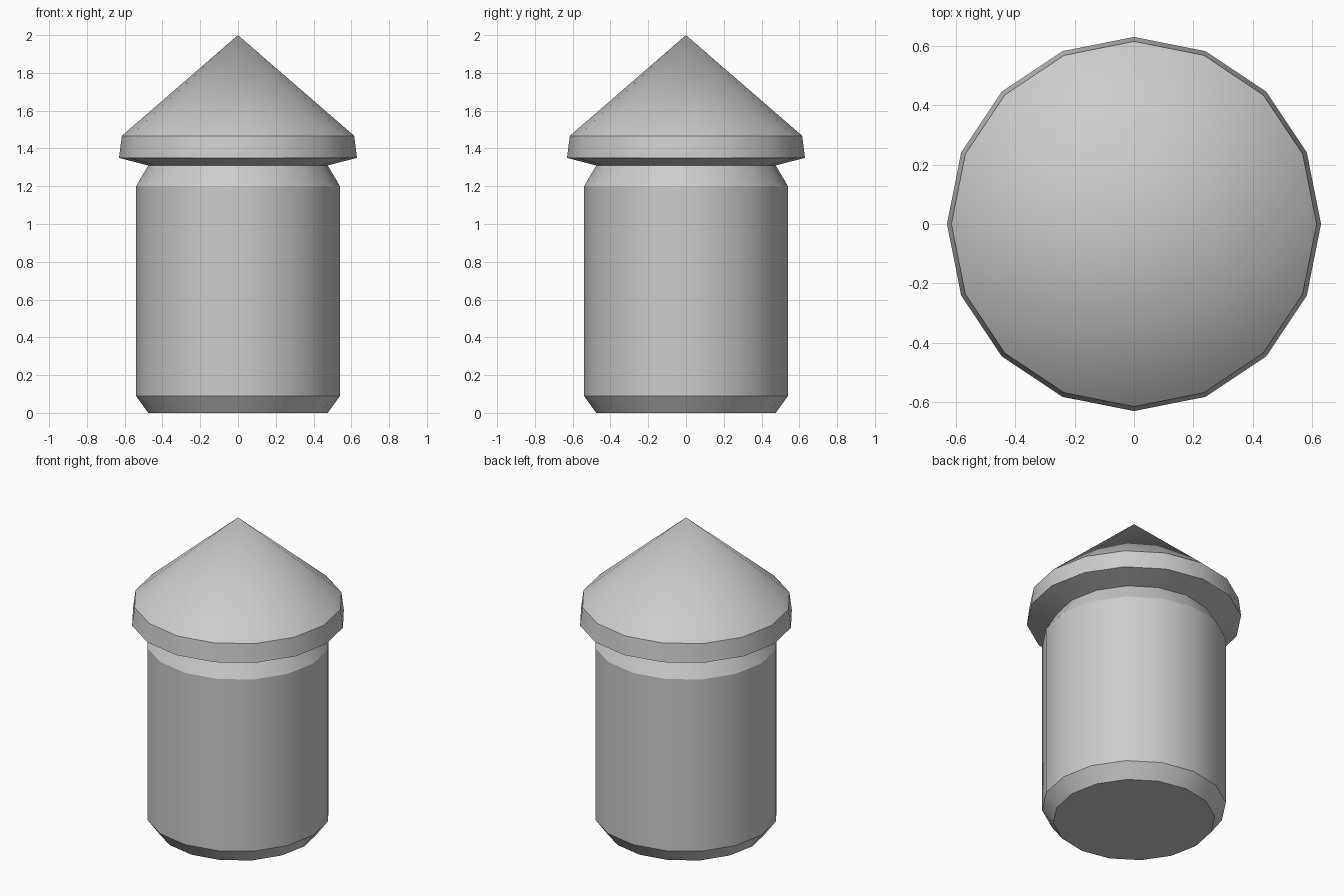
import bpy, bmesh
from math import radians, pi, sin, cos

if "Cube" in bpy.data.objects:
    bpy.data.objects.remove(bpy.data.objects["Cube"])

SIDES = 16

# Outline (radius, height): chamfered foot, shaft, neck, flared rim
PROFILE = [(0.475, 0.0), (0.54, 0.09), (0.54, 1.2), (0.475, 1.31),
           (0.63, 1.35), (0.615, 1.467)]
APEX = 2.0


def ring(bm, r, z):
    return [bm.verts.new((r * cos(2 * pi * i / SIDES), r * sin(2 * pi * i / SIDES), z))
            for i in range(SIDES)]


bm = bmesh.new()
rings = [ring(bm, r, z) for r, z in PROFILE]

# Flat base
bm.faces.new(rings[0][::-1])

# Walls of the post and rim
for low, high in zip(rings, rings[1:]):
    for i in range(SIDES):
        j = (i + 1) % SIDES
        bm.faces.new((low[i], low[j], high[j], high[i]))

# Conical top
tip = bm.verts.new((0, 0, APEX))
for i in range(SIDES):
    bm.faces.new((rings[-1][i], rings[-1][(i + 1) % SIDES], tip))

mesh = bpy.data.meshes.new("pointed_post")
bm.to_mesh(mesh)
bm.free()
post = bpy.data.objects.new("pointed_post", mesh)
bpy.context.collection.objects.link(post)

# Smooth around the sides, crisp at the rims
bpy.context.view_layer.objects.active = post
post.select_set(True)
bpy.ops.object.shade_smooth_by_angle(angle=radians(26))
